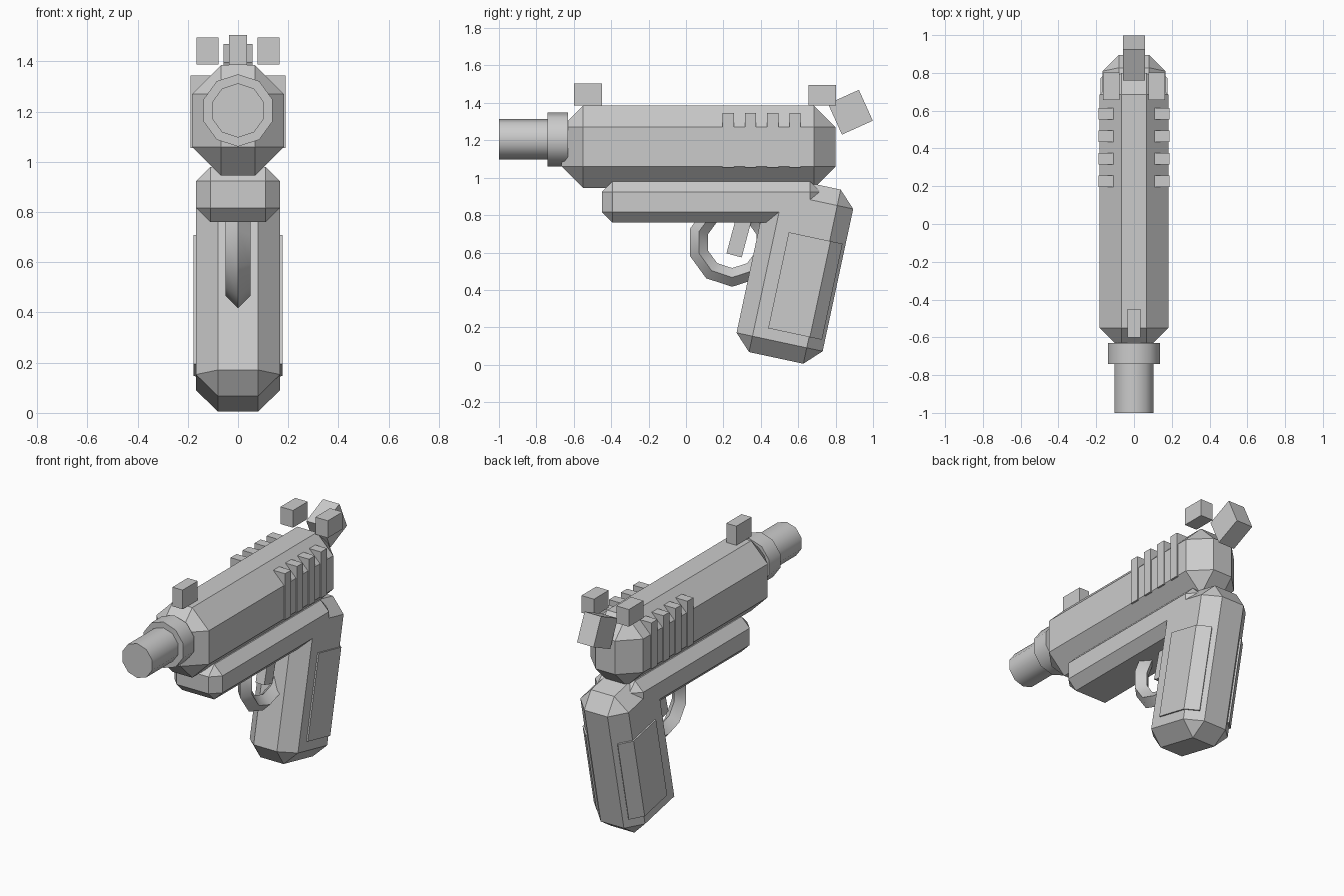
import bpy, bmesh, math
from mathutils import Matrix, Vector

cube = bpy.data.objects.get("Cube")
if cube:
    bpy.data.objects.remove(cube)

grey = bpy.data.materials.new("plain grey")
grey.use_nodes = True
grey.diffuse_color = (0.6, 0.6, 0.6, 1)
grey.node_tree.nodes["Principled BSDF"].inputs["Base Color"].default_value = grey.diffuse_color


def finish(name, bm, matrix=None):
    """Turn a bmesh into a grey object."""
    bmesh.ops.recalc_face_normals(bm, faces=bm.faces)
    if matrix:
        bm.transform(matrix)
    mesh = bpy.data.meshes.new(name)
    bm.to_mesh(mesh)
    bm.free()
    mesh.materials.append(grey)
    obj = bpy.data.objects.new(name, mesh)
    bpy.context.collection.objects.link(obj)
    return obj


def box(name, center, size, bevel=0, tilt=0):
    """Box with an optional flat chamfer, tilted about the x axis."""
    bm = bmesh.new()
    bmesh.ops.create_cube(bm, size=1)
    bmesh.ops.scale(bm, vec=size, verts=bm.verts)
    if bevel:
        bmesh.ops.bevel(bm, geom=bm.edges[:], offset=bevel, segments=1,
                        profile=0.5, affect='EDGES')
    return finish(name, bm, Matrix.Translation(center) @ Matrix.Rotation(math.radians(tilt), 4, 'X'))


def smooth(obj):
    bpy.ops.object.select_all(action='DESELECT')
    obj.select_set(True)
    bpy.context.view_layer.objects.active = obj
    bpy.ops.object.shade_smooth_by_angle(angle=math.radians(40))


def tube(name, y0, y1, radius, z=1.205):
    """Ten-sided cylinder along y with a vertex at the top."""
    bm = bmesh.new()
    bmesh.ops.create_cone(bm, cap_ends=True, segments=10, radius1=radius,
                          radius2=radius, depth=y1 - y0)
    turn = Matrix.Rotation(math.pi / 2, 4, 'X')
    obj = finish(name, bm, Matrix.Translation((0, (y0 + y1) / 2, z)) @ turn)
    smooth(obj)


# Slide, barrel and collar
box("slide", (0, 0.0675, 1.165), (0.365, 1.465, 0.44), 0.115)
tube("barrel", -1.0, -0.65, 0.108)
tube("barrel_collar", -0.74, -0.63, 0.144)

# Frame and grip
box("frame", (0, 0.135, 0.87), (0.335, 1.17, 0.22), 0.057)
GRIP, TILT = (0, 0.582, 0.502), -12.1
box("grip", GRIP, (0.335, 0.471, 0.952), 0.087, TILT)

# Thin grip panels wrapping onto the rear chamfer
section = [(0.15, -0.075), (0.177, -0.075), (0.177, 0.153),
           (0.112, 0.219), (0.09, 0.2)]
for side, label in ((1, "left"), (-1, "right")):
    bm = bmesh.new()
    face = bm.faces.new([bm.verts.new((side * x, y, -0.33)) for x, y in section])
    new = bmesh.ops.extrude_face_region(bm, geom=[face])["geom"]
    bmesh.ops.translate(bm, vec=Vector((0, 0, 0.525)),
                        verts=[v for v in new if isinstance(v, bmesh.types.BMVert)])
    finish(label + "_grip_panel", bm,
           Matrix.Translation(GRIP) @ Matrix.Rotation(math.radians(TILT), 4, 'X'))

# Trigger guard: ten-step ring with a diamond section
bm = bmesh.new()
rings = []
for i in range(10):
    a = math.tau * i / 10
    ring = []
    for j in range(4):
        b = math.tau * j / 4
        r = 0.187 + 0.05 * math.cos(b)
        ring.append(bm.verts.new((0.05 * math.sin(b), r * math.sin(a), -r * math.cos(a))))
    rings.append(ring)
for i in range(10):
    p, q = rings[i], rings[(i + 1) % 10]
    for j in range(4):
        k = (j + 1) % 4
        bm.faces.new((p[j], p[k], q[k], q[j]))
smooth(finish("trigger_guard", bm, Matrix.Translation((0, 0.247, 0.654))))

# Trigger and hammer
box("trigger", (0, 0.292, 0.715), (0.06, 0.084, 0.27), 0, -15)
box("hammer", (0, 0.879, 1.35), (0.115, 0.181, 0.181), 0, 24.3)

# Sights and slide ridges
box("front_sight", (0, -0.525, 1.445), (0.07, 0.15, 0.12))
for side, label in ((1, "left"), (-1, "right")):
    box(label + "_rear_sight", (side * 0.121, 0.729, 1.441), (0.087, 0.146, 0.108))
    for i in range(4):
        box(f"{label}_ridge_{i + 1}", (side * 0.146, 0.226 + 0.119 * i, 1.2),
            (0.086, 0.06, 0.29))
